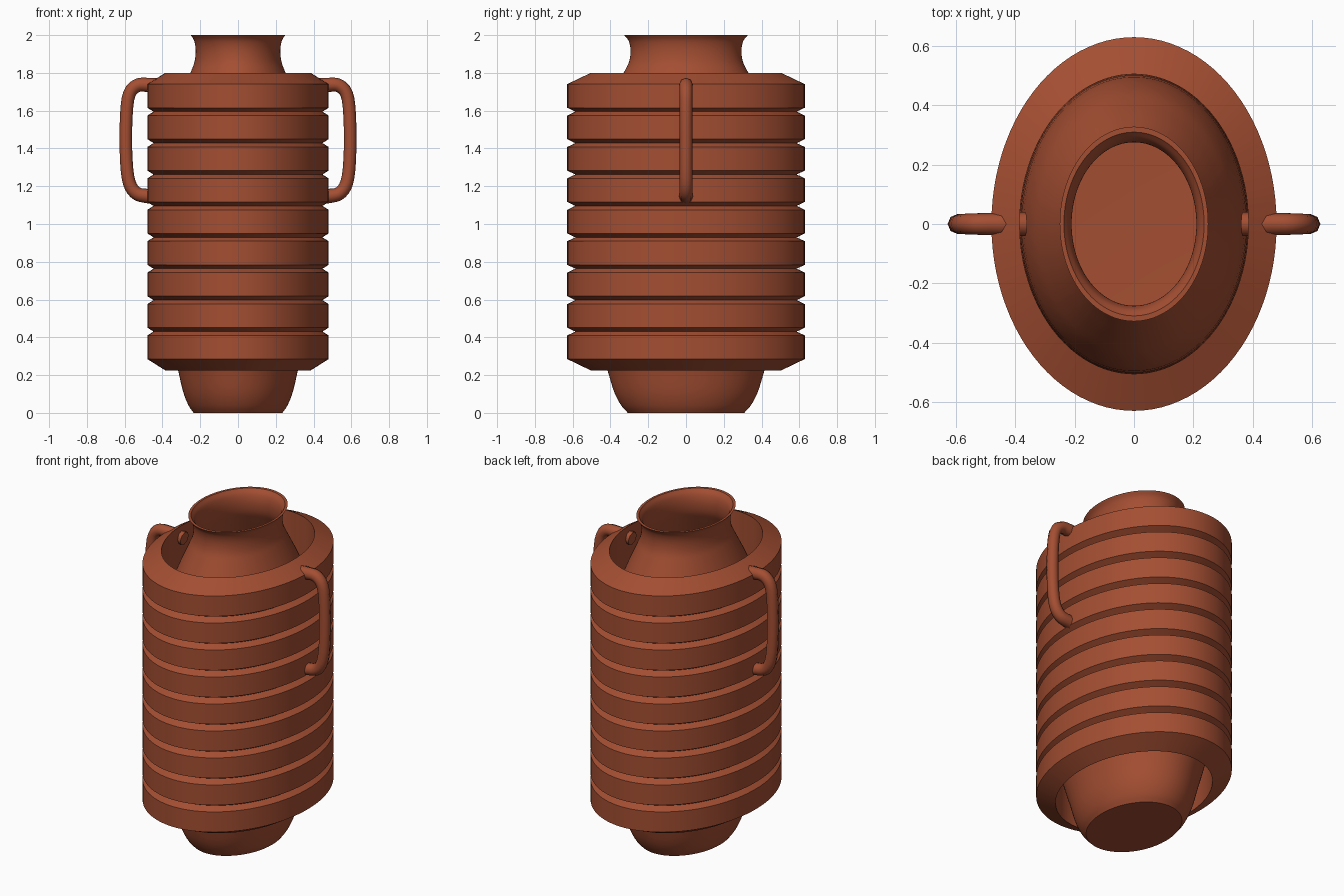
import bpy, bmesh, math
from mathutils import Vector

cube = bpy.data.objects.get("Cube")
if cube:
    bpy.data.objects.remove(cube, do_unlink=True)

STRETCH = 1.31   # depth of the oval compared with its width
SIDES = 96

clay = bpy.data.materials.new("terracotta")
clay.use_nodes = True
clay.diffuse_color = (0.37, 0.077, 0.032, 1)
clay.node_tree.nodes["Principled BSDF"].inputs["Base Color"].default_value = clay.diffuse_color


def smooth(obj, degrees):
    bpy.ops.object.select_all(action='DESELECT')
    obj.select_set(True)
    bpy.context.view_layer.objects.active = obj
    bpy.ops.object.shade_smooth_by_angle(angle=math.radians(degrees))


def rounded(points, steps=4):
    """Catmull-Rom curve through the given profile points."""
    pts = [Vector(p) for p in points]
    pts = [2 * pts[0] - pts[1]] + pts + [2 * pts[-1] - pts[-2]]
    out = []
    for a, b, c, d in zip(pts, pts[1:], pts[2:], pts[3:]):
        for i in range(steps):
            t = i / steps
            out.append(b + (c - a) * t / 2 + (2 * a - 5 * b + 4 * c - d) * t**2 / 2
                       + (3 * b - a - 3 * c + d) * t**3 / 2)
    return out + [pts[-2]]


def lathe(name, profile, closed=False):
    """Oval lathe of (radius, height) points; radius 0 becomes a pole."""
    bm = bmesh.new()
    rings = []
    for r, z in profile:
        if r < 1e-6:
            rings.append([bm.verts.new((0, 0, z))] * SIDES)
            continue
        angles = [math.tau * i / SIDES for i in range(SIDES)]
        rings.append([bm.verts.new((r * math.cos(a), r * STRETCH * math.sin(a), z)) for a in angles])
    pairs = list(zip(rings, rings[1:]))
    if closed:
        pairs.append((rings[-1], rings[0]))
    for low, high in pairs:
        for i in range(SIDES):
            j = (i + 1) % SIDES
            corners = dict.fromkeys((low[i], low[j], high[j], high[i]))
            bm.faces.new(list(corners))
    bmesh.ops.recalc_face_normals(bm, faces=bm.faces)
    mesh = bpy.data.meshes.new(name)
    bm.to_mesh(mesh)
    bm.free()
    mesh.materials.append(clay)
    obj = bpy.data.objects.new(name, mesh)
    bpy.context.collection.objects.link(obj)
    smooth(obj, 25)
    return obj


# Inner vessel: flared foot, hidden belly, shoulder, neck and hollow inside
outside = rounded([(0.235, 0), (0.262, 0.04), (0.29, 0.11), (0.317, 0.225), (0.36, 0.42),
                   (0.382, 0.7), (0.382, 1.3), (0.355, 1.52), (0.305, 1.67), (0.252, 1.8),
                   (0.23, 1.86), (0.224, 1.92), (0.232, 1.97), (0.25, 2.0)])
inside = rounded([(0.236, 2.0), (0.218, 1.97), (0.21, 1.92), (0.216, 1.86), (0.238, 1.8),
                  (0.29, 1.67), (0.34, 1.52), (0.365, 1.3), (0.365, 0.7), (0.34, 0.42),
                  (0.295, 0.225), (0.265, 0.11), (0.225, 0.04)])
lathe("inner_vessel", [(0, 0)] + [tuple(p) for p in outside + inside] + [(0, 0.03)])

# Ribbed sleeve: nine bevelled bands with a V groove between neighbours
BANDS, PITCH, BAND, FIRST = 9, 0.1663, 0.125, 0.285
WALL = 0.385
shell = [(WALL, FIRST - 0.06)]
for n in range(BANDS):
    z = FIRST + n * PITCH
    shell += [(0.48, z), (0.48, z + BAND)]
    if n < BANDS - 1:
        shell.append((0.447, z + (BAND + PITCH) / 2))
shell.append((WALL, 1.8))
lathe("ribbed_sleeve", shell, closed=True)

# Side handles: bent tubes whose ends pass through the sleeve
path = rounded([(0.365, 1.725), (0.47, 1.736), (0.54, 1.73), (0.583, 1.66), (0.594, 1.45),
                (0.583, 1.25), (0.545, 1.168), (0.48, 1.148), (0.375, 1.14)])
for side, name in ((1, "left_handle"), (-1, "right_handle")):
    curve = bpy.data.curves.new(name, 'CURVE')
    curve.dimensions = '3D'
    curve.bevel_depth = 0.037
    curve.bevel_resolution = 2
    curve.use_fill_caps = True
    spline = curve.splines.new('POLY')
    spline.points.add(len(path) - 1)
    for i, (point, (x, z)) in enumerate(zip(spline.points, path)):
        point.co = (side * x, 0, z, 1)
        # slightly slimmer grip, fuller at both ends
        point.radius = 1.1 - 0.2 * math.sin(math.pi * i / (len(path) - 1))
    curve.materials.append(clay)
    handle = bpy.data.objects.new(name, curve)
    bpy.context.collection.objects.link(handle)
    bpy.ops.object.select_all(action='DESELECT')
    handle.select_set(True)
    bpy.context.view_layer.objects.active = handle
    bpy.ops.object.convert(target='MESH')
    smooth(bpy.context.view_layer.objects.active, 50)
